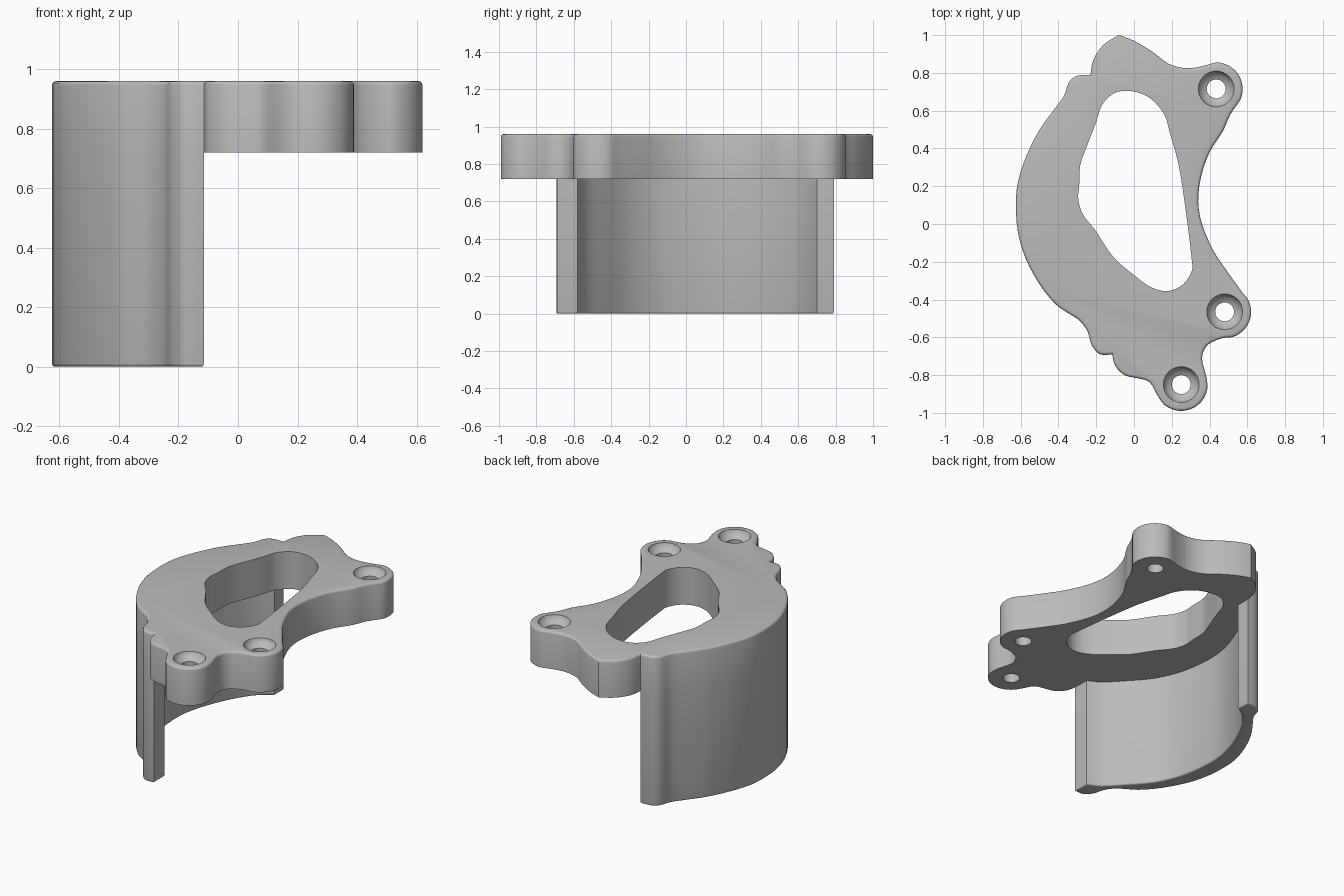
import bpy
import bmesh
from math import sin, cos, radians, pi
from mathutils import Vector

default = bpy.data.objects.get("Cube")
if default:
    bpy.data.objects.remove(default, do_unlink=True)

TOP, UNDERSIDE = 0.96, 0.72
BOSS_RADIUS = 0.14
FRONT_BOSS, SIDE_BOSS, BACK_BOSS = (0.25, -0.85), (0.48, -0.465), (0.435, 0.715)

grey = bpy.data.materials.new("plain grey")
grey.use_nodes = True
grey.diffuse_color = (0.5, 0.5, 0.5, 1)
grey.node_tree.nodes["Principled BSDF"].inputs["Base Color"].default_value = grey.diffuse_color


def arc(centre, start, end, count=7):
    """Points around a boss, angles in degrees."""
    angles = [radians(start + (end - start) * i / (count - 1)) for i in range(count)]
    return [(centre[0] + BOSS_RADIUS * cos(a), centre[1] + BOSS_RADIUS * sin(a)) for a in angles]


def spline(points, closed=False, steps=3):
    """Smooth curve through the points."""
    pts = [Vector(p) for p in points]
    n = len(pts)
    pick = (lambda i: pts[i % n]) if closed else (lambda i: pts[max(0, min(n - 1, i))])
    result = []
    for i in range(n if closed else n - 1):
        a, b, c, d = (pick(i + k) for k in (-1, 0, 1, 2))
        for s in range(steps):
            t = s / steps
            result.append(b + (c - a) * t / 2 + (a * 2 - b * 5 + c * 4 - d) * t * t / 2
                          + (b * 3 - a - c * 3 + d) * t ** 3 / 2)
    if not closed:
        result.append(pts[-1])
    return result


def finish(name, bm):
    bmesh.ops.recalc_face_normals(bm, faces=bm.faces)
    mesh = bpy.data.meshes.new(name)
    bm.to_mesh(mesh)
    bm.free()
    mesh.materials.append(grey)
    obj = bpy.data.objects.new(name, mesh)
    bpy.context.collection.objects.link(obj)
    return obj


def prism(name, loop, bottom, top, round_z=None, radius=0.0):
    """Extruded outline, with the rim at height round_z rounded."""
    bm = bmesh.new()
    base = bm.faces.new([bm.verts.new((p[0], p[1], bottom)) for p in loop])
    extruded = bmesh.ops.extrude_face_region(bm, geom=[base])["geom"]
    lifted = [g for g in extruded if isinstance(g, bmesh.types.BMVert)]
    bmesh.ops.translate(bm, verts=lifted, vec=(0, 0, top - bottom))
    if not any(f is base for f in bm.faces) or len([f for f in bm.faces if len(f.verts) > 4]) < 2:
        bm.faces.new([v for v in bm.verts if v not in lifted])
    if round_z is not None:
        rim = [e for e in bm.edges if all(abs(v.co.z - round_z) < 0.001 for v in e.verts)]
        bmesh.ops.bevel(bm, geom=rim, offset=radius, segments=3, profile=0.5, affect='EDGES')
    return finish(name, bm)


def lathe(name, profile, centre, sides=32):
    """Closed turned solid from (radius, height) pairs."""
    bm = bmesh.new()
    rings = [[bm.verts.new((centre[0] + r * cos(2 * pi * i / sides),
                            centre[1] + r * sin(2 * pi * i / sides), z))
              for i in range(sides)] for r, z in profile]
    for low, high in zip(rings, rings[1:]):
        for i in range(sides):
            j = (i + 1) % sides
            bm.faces.new((low[i], low[j], high[j], high[i]))
    bm.faces.new(rings[0])
    bm.faces.new(rings[-1])
    return finish(name, bm)


def activate(obj):
    bpy.ops.object.select_all(action='DESELECT')
    obj.select_set(True)
    bpy.context.view_layer.objects.active = obj


def cut(target, cutter):
    cutter.hide_render = True
    mod = target.modifiers.new("cut", 'BOOLEAN')
    mod.operation, mod.solver, mod.object = 'DIFFERENCE', 'EXACT', cutter
    activate(target)
    bpy.ops.object.modifier_apply(modifier=mod.name)
    bpy.data.objects.remove(cutter, do_unlink=True)


# Outline pieces, running round from the back peak
back_lobe = spline([(-.08, 1), (-.16, .95), (-.215, .87), (-.23, .79)])
outer_wall = spline([(-.23, .79), (-.3, .785), (-.345, .75), (-.37, .68), (-.42, .61), (-.5, .5),
                     (-.57, .36), (-.615, .22), (-.625, .1), (-.615, -.04), (-.575, -.18),
                     (-.5, -.32), (-.42, -.42), (-.36, -.465), (-.29, -.51), (-.245, -.57),
                     (-.225, -.64), (-.18, -.69), (-.115, -.69)])
bossed_edge = spline([(-.115, -.69), (-.1, -.75), (-.05, -.8), (.01, -.815), (.08, -.835)]
                     + arc(FRONT_BOSS, 200, 380)
                     + [(.36, -.71), (.39, -.64)]
                     + arc(SIDE_BOSS, 265, 410)
                     + [(.5, -.26), (.42, -.14), (.36, 0), (.34, .12), (.355, .25),
                        (.4, .38), (.47, .49), (.51, .58)]
                     + arc(BACK_BOSS, -25, 90)
                     + [(.36, .835), (.27, .825), (.18, .85), (.1, .91), (0, .97), (-.08, 1)])

# Flange plate with its window and countersunk screw holes
plate = prism("flange_plate", back_lobe[:-1] + outer_wall[:-1] + bossed_edge[:-1],
              UNDERSIDE, TOP, TOP, 0.015)
window = spline([(-.04, .705), (-.11, .69), (-.17, .63), (-.2, .54), (-.25, .41), (-.285, .31),
                 (-.29, .2), (-.295, .13), (-.27, .05), (-.2, -.04), (-.11, -.175), (0, -.27),
                 (.09, -.335), (.18, -.355), (.26, -.32), (.305, -.25), (.305, -.18), (.27, .1),
                 (.235, .32), (.19, .48), (.165, .57), (.11, .645), (.04, .69)], closed=True)
cut(plate, prism("window_cutter", window, UNDERSIDE - 0.1, TOP + 0.1))
for boss in (FRONT_BOSS, SIDE_BOSS, BACK_BOSS):
    cut(plate, lathe("screw_cutter", [(.05, UNDERSIDE - .1), (.05, TOP - .045), (.07, TOP - .035),
                                      (.085, TOP - .02), (.095, TOP), (.095, TOP + .1)], boss))

# Curved skirt wall hanging below the outer edge
inner_wall = spline([(-.115, -.58), (-.2, -.535), (-.3, -.43), (-.41, -.3), (-.485, -.13),
                     (-.515, .08), (-.5, .25), (-.43, .45), (-.33, .62), (-.23, .7)])
skirt = prism("skirt_wall", outer_wall + inner_wall, 0, UNDERSIDE, 0, 0.01)

for obj in (plate, skirt):
    activate(obj)
    bpy.ops.object.shade_smooth_by_angle(angle=radians(35))
